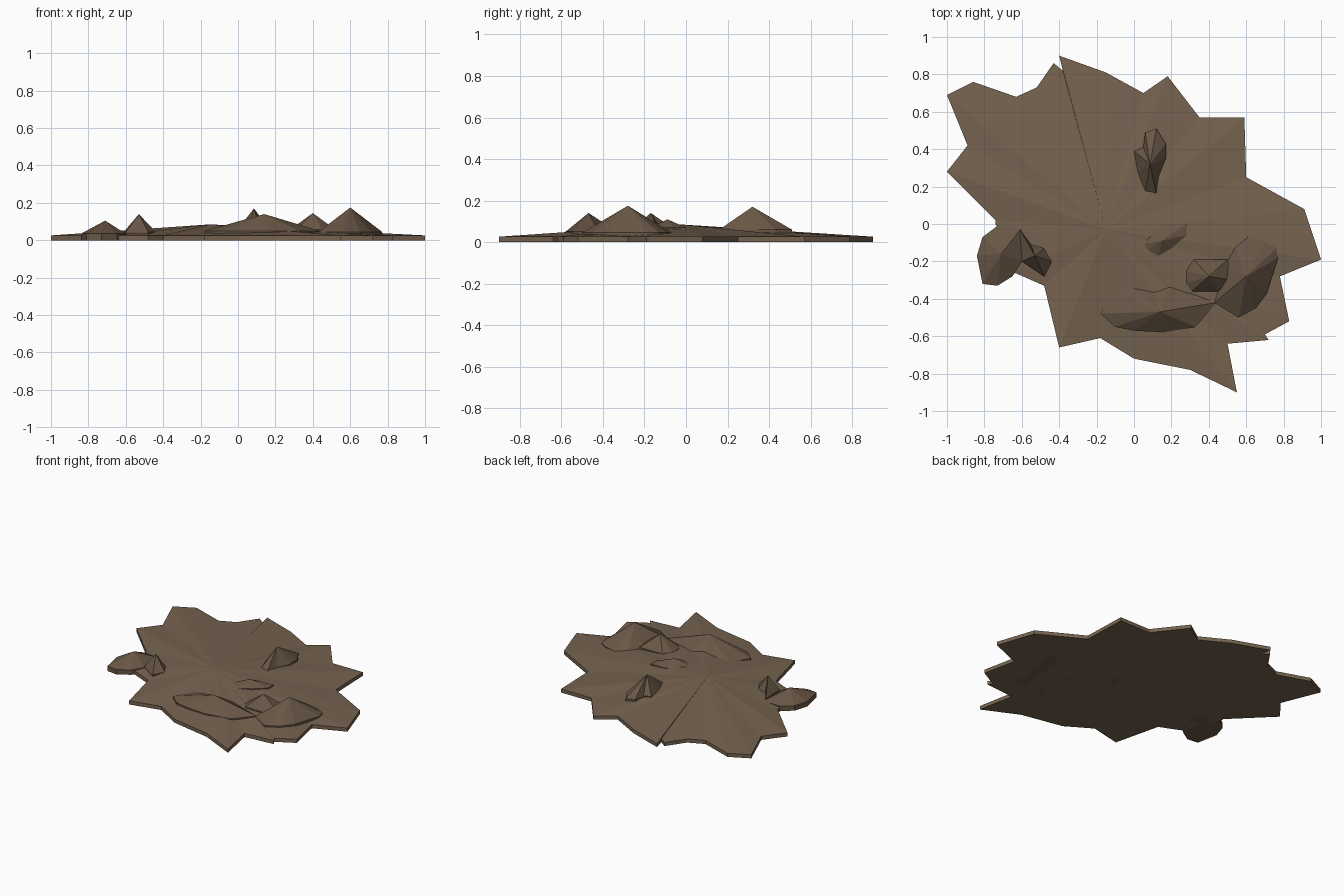
import bpy


def material(name, rgb):
    m = bpy.data.materials.new(name)
    m.diffuse_color = (*rgb, 1)
    return m


def heap(name, outline, rim, peak, mat):
    """Flat-based solid: upright rim around an outline, faceted up to one peak."""
    n = len(outline)
    verts = [(x, y, 0) for x, y in outline] + [(x, y, rim) for x, y in outline] + [peak]
    faces = [tuple(range(n))]
    for i in range(n):
        j = (i + 1) % n
        faces += [(j, i, n + i, n + j), (n + j, n + i, 2 * n)]
    # outlines are listed clockwise seen from above
    mesh = bpy.data.meshes.new(name)
    mesh.from_pydata(verts, [], faces)
    mesh.materials.append(mat)
    ob = bpy.data.objects.new(name, mesh)
    bpy.context.collection.objects.link(ob)
    return ob


soil = material("soil", (0.18, 0.125, 0.08))
dark_soil = material("dark_soil", (0.14, 0.095, 0.06))

# Low ragged patch of ground
heap("ground_patch", [
    (-1, .69), (-.86, .76), (-.63, .68), (-.52, .73), (-.43, .86), (-.38, .82),
    (-.4, .9), (-.15, .81), (.05, .7), (.18, .79), (.35, .57), (.59, .57), (.6, .25),
    (.91, .08), (1, -.19), (.78, -.28), (.83, -.52), (.7, -.59), (.72, -.62),
    (.5, -.64), (.55, -.9), (.3, -.78), (0, -.72), (-.18, -.61), (-.4, -.66),
    (-.48, -.33), (-.64, -.26), (-.74, 0), (-.74, .02), (-1, .28), (-.89, .42)],
    .026, (-.15, -.03, .085), soil)

# Pointed dirt mounds scattered over it
heap("mound_right", [(.43, -.42), (.49, -.22), (.54, -.12), (.61, -.07), (.7, -.09),
     (.76, -.13), (.77, -.18), (.71, -.37), (.65, -.45), (.56, -.5)],
     .045, (.6, -.28, .175), dark_soil)
heap("mound_front", [(-.18, -.48), (-.1, -.35), (-.02, -.33), (.1, -.35), (.2, -.33),
     (.27, -.36), (.44, -.42), (.33, -.55), (.15, -.58), (0, -.57), (-.1, -.55)],
     .05, (.14, -.47, .14), dark_soil)
heap("mound_inner_right", [(.28, -.25), (.32, -.19), (.5, -.19), (.52, -.3),
     (.45, -.36), (.31, -.36), (.28, -.32)], .058, (.4, -.28, .145), dark_soil)
heap("mound_back", [(0, .39), (.05, .41), (.06, .49), (.12, .51), (.17, .43), (.17, .35),
     (.13, .25), (.12, .16), (.06, .17), (.02, .28)], .06, (.085, .32, .17), dark_soil)
heap("mound_middle", [(.05, -.11), (.11, -.03), (.17, 0), (.28, 0), (.28, -.06),
     (.2, -.13), (.13, -.17), (.07, -.14)], .07, (.15, -.09, .11), dark_soil)
heap("mound_left_outer", [(-.84, -.17), (-.81, -.07), (-.73, -.01), (-.6, -.02),
     (-.6, -.2), (-.65, -.28), (-.73, -.33), (-.81, -.32)],
     .035, (-.71, -.16, .105), dark_soil)
heap("mound_left_inner", [(-.61, -.03), (-.55, -.11), (-.48, -.13), (-.44, -.2),
     (-.48, -.28), (-.6, -.2)], .045, (-.53, -.17, .14), dark_soil)
